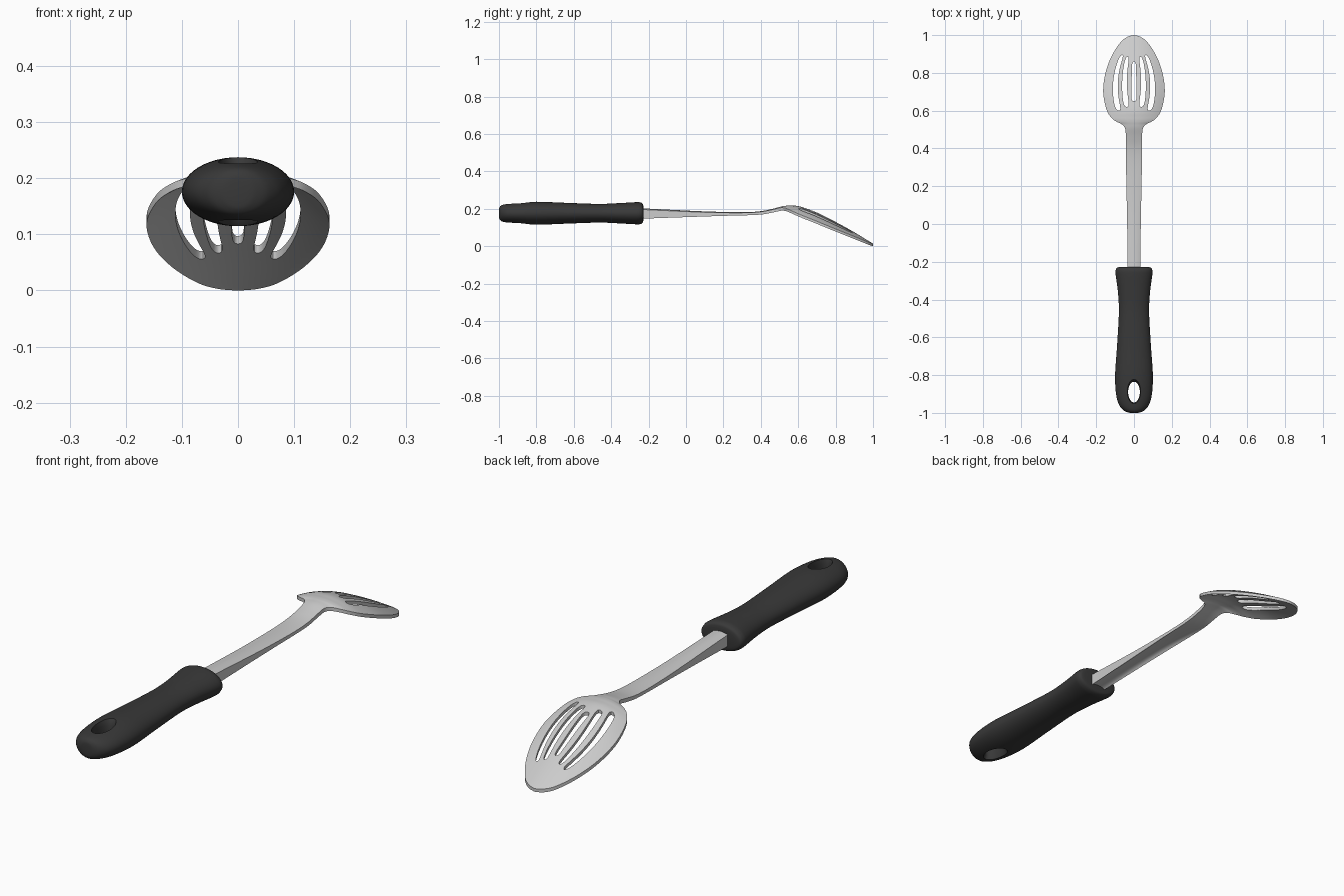
import bpy
import bmesh
import math

if "Cube" in bpy.data.objects:
    bpy.data.objects.remove(bpy.data.objects["Cube"])


def smooth_path(keys, steps):
    """Catmull-Rom interpolation through rows of section values."""
    out = []
    for i in range(len(keys) - 1):
        p0, p1 = keys[max(i - 1, 0)], keys[i]
        p2, p3 = keys[i + 1], keys[min(i + 2, len(keys) - 1)]
        for s in range(steps):
            t = s / steps
            out.append([0.5 * (2 * b + (c - a) * t + (2 * a - 5 * b + 4 * c - d) * t * t
                               + (3 * b - a - 3 * c + d) * t ** 3)
                        for a, b, c, d in zip(p0, p1, p2, p3)])
    return out + [list(keys[-1])]


def add_loft(bm, rings):
    """Skin closed rings of points and cap both ends."""
    rows = [[bm.verts.new(p) for p in ring] for ring in rings]
    n = len(rows[0])
    for a, b in zip(rows, rows[1:]):
        for i in range(n):
            bm.faces.new((a[i], a[(i + 1) % n], b[(i + 1) % n], b[i]))
    bm.faces.new(rows[0][::-1])
    bm.faces.new(rows[-1])


def make_object(name, lofts):
    bm = bmesh.new()
    for rings in lofts:
        add_loft(bm, rings)
    bmesh.ops.recalc_face_normals(bm, faces=bm.faces)
    mesh = bpy.data.meshes.new(name)
    bm.to_mesh(mesh)
    bm.free()
    obj = bpy.data.objects.new(name, mesh)
    bpy.context.collection.objects.link(obj)
    return obj


def cut_and_smooth(obj, cutter, angle):
    cutter.hide_render = True
    mod = obj.modifiers.new("cut", 'BOOLEAN')
    mod.operation = 'DIFFERENCE'
    mod.solver = 'EXACT'
    mod.object = cutter
    bpy.ops.object.select_all(action='DESELECT')
    bpy.context.view_layer.objects.active = obj
    obj.select_set(True)
    bpy.ops.object.modifier_apply(modifier=mod.name)
    bpy.data.objects.remove(cutter)
    bpy.ops.object.shade_smooth_by_angle(angle=math.radians(angle))


# Spoon: y, half width, centre height, crown drop at the rim, thickness, groove
spoon_keys = [
    (-0.30, 0.033, 0.205, 0.006, 0.054, 0.0),
    (-0.15, 0.034, 0.198, 0.006, 0.042, 0.004),
    (0.05, 0.037, 0.188, 0.005, 0.026, 0.008),
    (0.20, 0.040, 0.183, 0.004, 0.017, 0.008),
    (0.32, 0.042, 0.182, 0.003, 0.014, 0.004),
    (0.40, 0.043, 0.187, 0.003, 0.015, 0.0),
    (0.46, 0.043, 0.199, 0.004, 0.016, 0.0),
    (0.505, 0.047, 0.211, 0.006, 0.016, 0.0),
    (0.528, 0.065, 0.215, 0.011, 0.015, 0.0),
    (0.543, 0.095, 0.217, 0.018, 0.014, 0.0),
    (0.565, 0.122, 0.217, 0.028, 0.014, 0.0),
    (0.61, 0.147, 0.212, 0.043, 0.014, 0.0),
    (0.70, 0.163, 0.180, 0.047, 0.014, 0.0),
    (0.80, 0.151, 0.130, 0.038, 0.014, 0.0),
    (0.89, 0.118, 0.080, 0.024, 0.014, 0.0),
    (0.96, 0.073, 0.038, 0.010, 0.014, 0.0),
    (0.99, 0.036, 0.020, 0.003, 0.014, 0.0),
    (1.00, 0.003, 0.013, 0.000, 0.013, 0.0),
]
COLS = 20
rings = []
for y, w, c, drop, t, g in smooth_path(spoon_keys, 5):
    us = [-1 + 2 * i / COLS for i in range(COLS + 1)]
    top = [(u * w, y, c - drop * u * u) for u in us]
    low = [(u * w, y, c - drop * u * u - t + g * (1 - u ** 6)) for u in reversed(us)]
    rings.append(top + low)
spoon = make_object("slotted_spoon", [rings])

# Slots: bowed upright cutters, two mirrored pairs and one in the middle
slots = []
for x0, bow, x1, y0, y1 in ((0, 0, 0, 0.65, 0.86),
                            (0.038, 0.014, 0.034, 0.62, 0.885),
                            (0.081, 0.026, 0.063, 0.60, 0.895)):
    for side in ((1,) if x0 == 0 else (-1, 1)):
        def edge(s, sgn):
            v = s * 2 - 1
            half = (0.014 - 0.005 * s) * (1 - abs(v) ** 12) ** 0.5 + 0.001
            x = x0 + (x1 - x0) * s + bow * (1 - v * v)
            return side * x + sgn * half, y0 + (y1 - y0) * s
        ss = [0.5 - 0.5 * math.cos(math.pi * i / 18) for i in range(19)]
        outline = [edge(s, 1) for s in ss] + [edge(s, -1) for s in reversed(ss)]
        slots.append([[(x, y, z) for x, y in outline] for z in (-0.1, 0.4)])
cut_and_smooth(spoon, make_object("slot_cutter", slots), 35)

# Handle: y, half width, half height of oval sections
handle_keys = [
    (-1.00, 0.018, 0.018), (-0.997, 0.034, 0.032), (-0.985, 0.057, 0.043),
    (-0.955, 0.080, 0.050), (-0.90, 0.095, 0.056), (-0.80, 0.100, 0.0615),
    (-0.65, 0.090, 0.056), (-0.47, 0.080, 0.050), (-0.36, 0.085, 0.054),
    (-0.27, 0.097, 0.059), (-0.245, 0.097, 0.058), (-0.232, 0.090, 0.051),
    (-0.228, 0.075, 0.038),
]
N = 48
handle_rings = [[(w * math.cos(2 * math.pi * i / N), y,
                  0.176 + h * math.sin(2 * math.pi * i / N)) for i in range(N)]
                for y, w, h in smooth_path(handle_keys, 5)]
handle = make_object("handle_grip", [handle_rings])

# Hanging hole: oval, flared towards both faces
hole = [[(0.031 * k * math.cos(2 * math.pi * i / 40),
          -0.89 + 0.055 * k * math.sin(2 * math.pi * i / 40), 0.176 + z)
         for i in range(40)]
        for z, k in ((-0.08, 1.5), (-0.055, 1.15), (-0.035, 1.0),
                     (0.035, 1.0), (0.055, 1.15), (0.08, 1.5))]
cut_and_smooth(handle, make_object("hole_cutter", [hole]), 40)

# Dark grip colour
dark = bpy.data.materials.new("dark_grip")
dark.diffuse_color = (0.04, 0.04, 0.04, 1)
dark.use_nodes = True
dark.node_tree.nodes["Principled BSDF"].inputs["Base Color"].default_value = dark.diffuse_color
handle.data.materials.clear()
handle.data.materials.append(dark)
